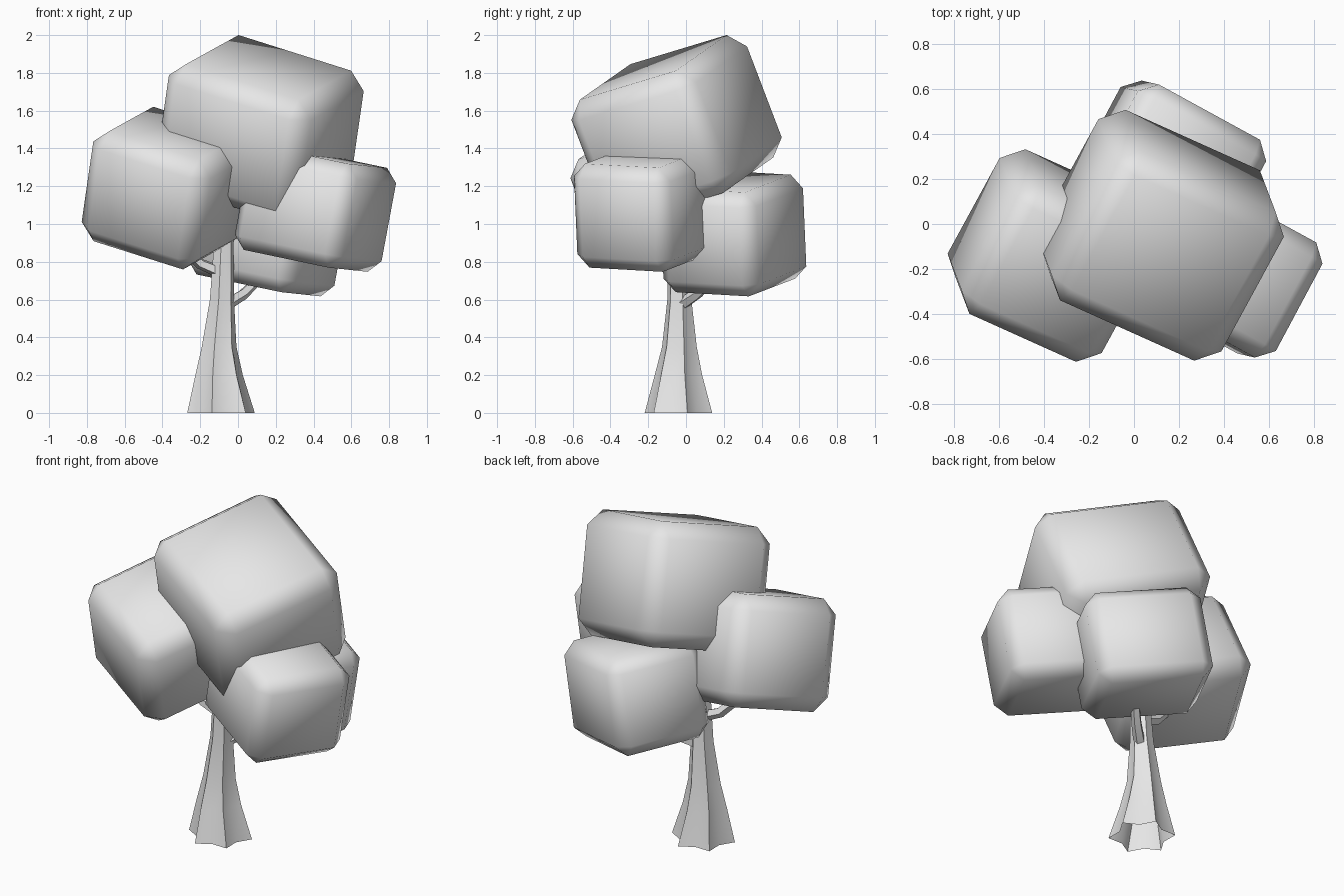
import bpy
import bmesh
import math
from mathutils import Matrix, Vector

old = bpy.data.objects.get("Cube")
if old:
    bpy.data.objects.remove(old, do_unlink=True)

# One plain grey for the whole tree
grey = bpy.data.materials.new("plain_grey")
grey.use_nodes = True
grey.diffuse_color = (0.8, 0.8, 0.8, 1)
grey.node_tree.nodes["Principled BSDF"].inputs["Base Color"].default_value = (0.8, 0.8, 0.8, 1)


def make_object(name, bm, angle=None):
    """Turn a bmesh into a smooth object; edges above the angle stay sharp."""
    bmesh.ops.recalc_face_normals(bm, faces=bm.faces)
    for face in bm.faces:
        face.smooth = True
    if angle is not None:
        for edge in bm.edges:
            if len(edge.link_faces) == 2 and edge.calc_face_angle() > math.radians(angle):
                edge.smooth = False
    mesh = bpy.data.meshes.new(name)
    bm.to_mesh(mesh)
    bm.free()
    mesh.materials.append(grey)
    obj = bpy.data.objects.new(name, mesh)
    bpy.context.collection.objects.link(obj)
    return obj


def leaf_block(name, centre, half, chamfer, side, back):
    """Chamfered box whose local x and y follow the side and back directions."""
    u = Vector(side).normalized()
    v = Vector(back)
    v = (v - u * v.dot(u)).normalized()
    turn = Matrix((u, v, u.cross(v))).transposed()
    bm = bmesh.new()
    bmesh.ops.create_cube(bm, size=2)
    bmesh.ops.scale(bm, vec=half, verts=bm.verts)
    bmesh.ops.bevel(bm, geom=list(bm.edges), offset=chamfer, segments=1,
                    affect='EDGES', offset_type='OFFSET')
    bmesh.ops.transform(bm, matrix=Matrix.Translation(centre) @ turn.to_4x4(), verts=bm.verts)
    return make_object(name, bm)


def loft(bm, rings):
    """Skin a list of equally long point rings."""
    rows = [[bm.verts.new(p) for p in ring] for ring in rings]
    n = len(rows[0])
    for low, high in zip(rows, rows[1:]):
        for i in range(n):
            j = (i + 1) % n
            bm.faces.new((low[i], low[j], high[j], high[i]))
    return rows


# Foliage: two pairs of blocks, each pair sharing a tilt
tilt_a = ((0.876, -0.394, -0.277), (0.462, 0.847, 0.256))
tilt_b = ((0.86, -0.47, -0.18), (0.47, 0.88, -0.05))
leaf_block("crown_foliage", (0.115, -0.05, 1.505), (0.43, 0.39, 0.35), 0.09, *tilt_a)
leaf_block("large_side_foliage", (-0.37, -0.14, 1.19), (0.355, 0.335, 0.315), 0.085, *tilt_a)
leaf_block("small_side_foliage", (0.41, -0.206, 1.08), (0.33, 0.29, 0.28), 0.07, *tilt_b)
leaf_block("back_foliage", (0.16, 0.25, 0.95), (0.33, 0.29, 0.28), 0.07, *tilt_b)

# Trunk: fluted, flared and open at the base: (x, y, z, radius, groove depth)
SIDES = 12
levels = [(-0.09, -0.04, 0, 0.185, 0.28), (-0.1, -0.04, 0.2, 0.13, 0.24),
          (-0.1, -0.035, 0.35, 0.095, 0.2), (-0.085, -0.035, 0.6, 0.066, 0.15),
          (-0.075, -0.04, 0.9, 0.054, 0.1), (-0.05, -0.04, 1.15, 0.05, 0.1)]
rings = []
for x, y, z, radius, groove in levels:
    ring = []
    for i in range(SIDES):
        a = math.tau * (i + 0.5) / SIDES
        r = radius * (1 - groove * (i % 2))
        ring.append((x + r * math.cos(a), y + r * math.sin(a), z))
    rings.append(ring)
bm = bmesh.new()
loft(bm, rings)
make_object("trunk", bm, 30)


def branch(name, path, thick, thin):
    """Tapered five-sided limb along a short path."""
    pts = [Vector(p) for p in path]
    axis = (pts[-1] - pts[0]).normalized()
    across = axis.cross(Vector((0, 0, 1))).normalized()
    up = across.cross(axis)
    rings = []
    for k, p in enumerate(pts):
        r = thick + (thin - thick) * k / (len(pts) - 1)
        rings.append([p + r * (math.cos(a) * across + math.sin(a) * up)
                      for a in (math.tau * i / 5 for i in range(5))])
    bm = bmesh.new()
    rows = loft(bm, rings)
    for row in (rows[0], rows[-1]):
        bm.faces.new(row)
    make_object(name, bm, 30)


# Limbs reaching into the lower foliage
branch("side_branch", [(-0.08, -0.04, 0.74), (-0.2, -0.05, 0.79), (-0.34, -0.1, 0.93)], 0.035, 0.025)
branch("back_branch", [(-0.07, -0.03, 0.57), (0.03, 0.06, 0.63), (0.12, 0.15, 0.72)], 0.035, 0.025)
